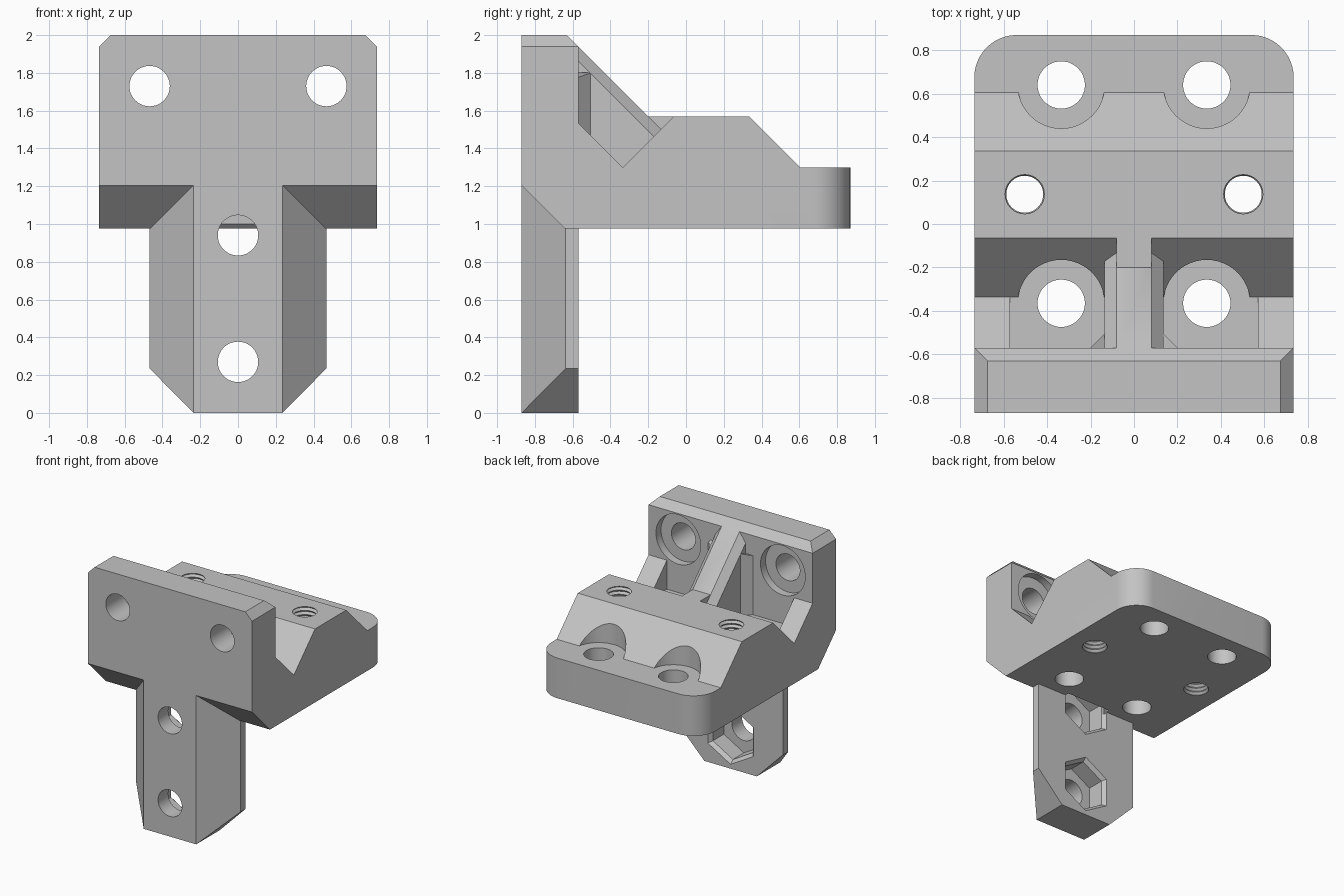
import bpy, bmesh, math
from mathutils import Vector

if "Cube" in bpy.data.objects:
    bpy.data.objects.remove(bpy.data.objects["Cube"], do_unlink=True)

grey = bpy.data.materials.new("light_grey")
grey.use_nodes = True
grey.diffuse_color = (0.55, 0.55, 0.55, 1)
grey.node_tree.nodes["Principled BSDF"].inputs["Base Color"].default_value = grey.diffuse_color


def finish(name, bm):
    bmesh.ops.recalc_face_normals(bm, faces=bm.faces)
    mesh = bpy.data.meshes.new(name)
    bm.to_mesh(mesh)
    bm.free()
    mesh.materials.append(grey)
    obj = bpy.data.objects.new(name, mesh)
    bpy.context.collection.objects.link(obj)
    return obj


def prism(name, outline, axis, lo, hi, bevel=None):
    """Extrude a 2D outline along an axis; bevel chamfers the edges matching a test."""
    place = {"x": lambda a, b, t: (t, a, b),
             "y": lambda a, b, t: (a, t, b),
             "z": lambda a, b, t: (a, b, t)}[axis]
    bm = bmesh.new()
    ends = [[bm.verts.new(place(a, b, t)) for a, b in outline] for t in (lo, hi)]
    n = len(outline)
    for ring in ends:
        bm.faces.new(ring)
    for i in range(n):
        j = (i + 1) % n
        bm.faces.new((ends[0][i], ends[0][j], ends[1][j], ends[1][i]))
    bmesh.ops.recalc_face_normals(bm, faces=bm.faces)
    if bevel:
        test, size = bevel
        bmesh.ops.bevel(bm, geom=[e for e in bm.edges if test(e)], offset=size,
                        segments=1, affect="EDGES")
    return finish(name, bm)


def lathe(name, profile, axis, centre, sides=48):
    """Turn (radius, distance) pairs around the y or z axis through a centre."""
    bm = bmesh.new()
    rings = []
    for r, t in profile:
        ring = []
        for k in range(sides):
            a = 2 * math.pi * k / sides
            u, v = centre[0] + r * math.sin(a), centre[1] + r * math.cos(a)
            ring.append(bm.verts.new((u, t, v) if axis == "y" else (u, v, t)))
        rings.append(ring)
    for p, q in zip(rings, rings[1:]):
        for k in range(sides):
            m = (k + 1) % sides
            bm.faces.new((p[k], p[m], q[m], q[k]))
    bm.faces.new(rings[0])
    bm.faces.new(rings[-1])
    return finish(name, bm)


def combine(target, tool, operation):
    mod = target.modifiers.new("join", "BOOLEAN")
    mod.operation, mod.solver, mod.object = operation, "EXACT", tool
    bpy.context.view_layer.objects.active = target
    bpy.ops.object.modifier_apply(modifier=mod.name)
    bpy.data.objects.remove(tool, do_unlink=True)


def cut(target, tool):
    combine(target, tool, "DIFFERENCE")


W, D = 0.735, 0.87          # half width, half depth
BOTTOM, LEDGE, TOP = 0.975, 1.3, 1.57
WALL = -0.57                # rear face of the upright wall

# Body: side profile with wall, V notch, raised deck and rear ledge
side = [(-D, 1.205), (-0.64, BOTTOM), (D, BOTTOM), (D, LEDGE), (0.605, LEDGE),
        (0.335, TOP), (-0.065, TOP), (-0.335, LEDGE), (WALL, 1.535),
        (WALL, 1.94), (-0.63, 2), (-D, 2)]
body = prism("mounting_bracket", side, "x", -W, W)

# Chamfered top corners of the wall
combine(body, prism("front_outline", [(-W, 0.5), (W, 0.5), (W, 1.94), (W - 0.06, 2.0),
                                      (W - 0.06, 2.1), (0.06 - W, 2.1), (0.06 - W, 2.0), (-W, 1.94)],
                    "y", -1, 1), "INTERSECT")


# Rounded vertical corners at the rear
def rear_corner(e):
    a, b = e.verts
    return abs(a.co.z - b.co.z) > 0.1 and a.co.y > 0.5


plan = prism("plan_outline", [(-W, -1), (W, -1), (W, D), (-W, D)], "z", 0.5, 2.5)
bm = bmesh.new()
bm.from_mesh(plan.data)
bmesh.ops.bevel(bm, geom=[e for e in bm.edges if rear_corner(e)], offset=0.195,
                segments=12, profile=0.5, affect="EDGES")
bm.to_mesh(plan.data)
bm.free()
combine(body, plan, "INTERSECT")

# Screw head clearances in the notch and on the rear slope
for s in (-1, 1):
    xs = sorted((s * 0.135, s * 0.57))
    cut(body, prism("notch_floor", [(xs[0], WALL), (xs[1], WALL), (xs[1], -0.335), (xs[0], -0.335)],
                    "z", LEDGE, 1.8))
    for y in (-0.365, 0.64):
        cut(body, lathe("head_clearance", [(0.2, LEDGE), (0.2, 1.8)], "z", (s * 0.335, y)))


# Central rib with chamfered crest and a flat pad running into the deck
def crest(e):
    return all(abs(v.co.y + v.co.z - 1.37) < 0.001 for v in e.verts) and \
        abs(e.verts[0].co.x - e.verts[1].co.x) < 0.001


combine(body, prism("rib", [(-0.61, 1.2), (-0.05, 1.2), (-0.05, 1.42), (-0.61, 1.98)],
                    "x", -0.135, 0.135, (crest, 0.055)), "UNION")
combine(body, prism("rib_pad", [(-0.2, TOP), (0, TOP), (0, 1.4), (-0.2, 1.4)],
                    "x", -0.08, 0.08), "UNION")

# Flares where the rib meets the wall, sloped to follow the crest chamfer
flare = prism("rib_flare", [(-0.2, -0.6), (0.2, -0.6), (0.2, WALL), (0.135, -0.505),
                            (-0.135, -0.505), (-0.2, WALL)], "z", 1.2, 1.8)
for v in flare.data.vertices:
    if v.co.z > 1.7:
        v.co.z = 1.94 - (abs(v.co.x) - 0.08) * 1.364 - (v.co.y - WALL)
combine(body, flare, "UNION")

# Stem: tapered front corners and clipped lower corners
stem = prism("stem", [(-0.235, -D), (0.235, -D), (0.468, -0.637), (0.468, WALL),
                      (-0.468, WALL), (-0.468, -0.637)], "z", 0, 1.25)
combine(stem, prism("stem_outline", [(-0.235, 0), (0.235, 0), (0.468, 0.235), (0.468, 1.4),
                                     (-0.468, 1.4), (-0.468, 0.235)], "y", -1, 0), "INTERSECT")
combine(body, stem, "UNION")

# Stem screw holes with hexagonal nut pockets
for z in (0.27, 0.94):
    cut(body, lathe("nut_pocket", [(0.207, -0.74), (0.207, -0.6), (0.235, WALL), (0.235, -0.562)],
                    "y", (0, z), 6))
    cut(body, lathe("stem_hole", [(0.107, -1), (0.107, -0.65)], "y", (0, z)))
cut(body, prism("pocket_relief", [(-0.59, 0.96), (-0.59, 1.03), (-0.522, 0.96)], "x", -0.2, 0.2))

# Thread profile: alternating crest and root radii
pitch = 0.034
thread = [(0.1 if i % 2 else 0.085, 0.93 + i * pitch / 2) for i in range(42)]

for s in (-1, 1):
    # Wall holes with shallow counterbores
    cut(body, lathe("wall_counterbore", [(0.2, WALL - 0.065), (0.2, -0.47)], "y", (s * 0.468, 1.73)))
    cut(body, lathe("wall_hole", [(0.107, -1), (0.107, -0.6)], "y", (s * 0.468, 1.73)))
    # Base plate holes and threaded holes
    for y in (-0.365, 0.64):
        cut(body, lathe("plate_hole", [(0.109, 0.9), (0.109, 1.5)], "z", (s * 0.335, y)))
    cut(body, lathe("threaded_hole", thread, "z", (s * 0.503, 0.137), 32))

# Smooth the round walls, keep the machined edges sharp
bpy.ops.object.select_all(action="DESELECT")
body.select_set(True)
bpy.context.view_layer.objects.active = body
bpy.ops.object.shade_smooth_by_angle(angle=math.radians(25))
